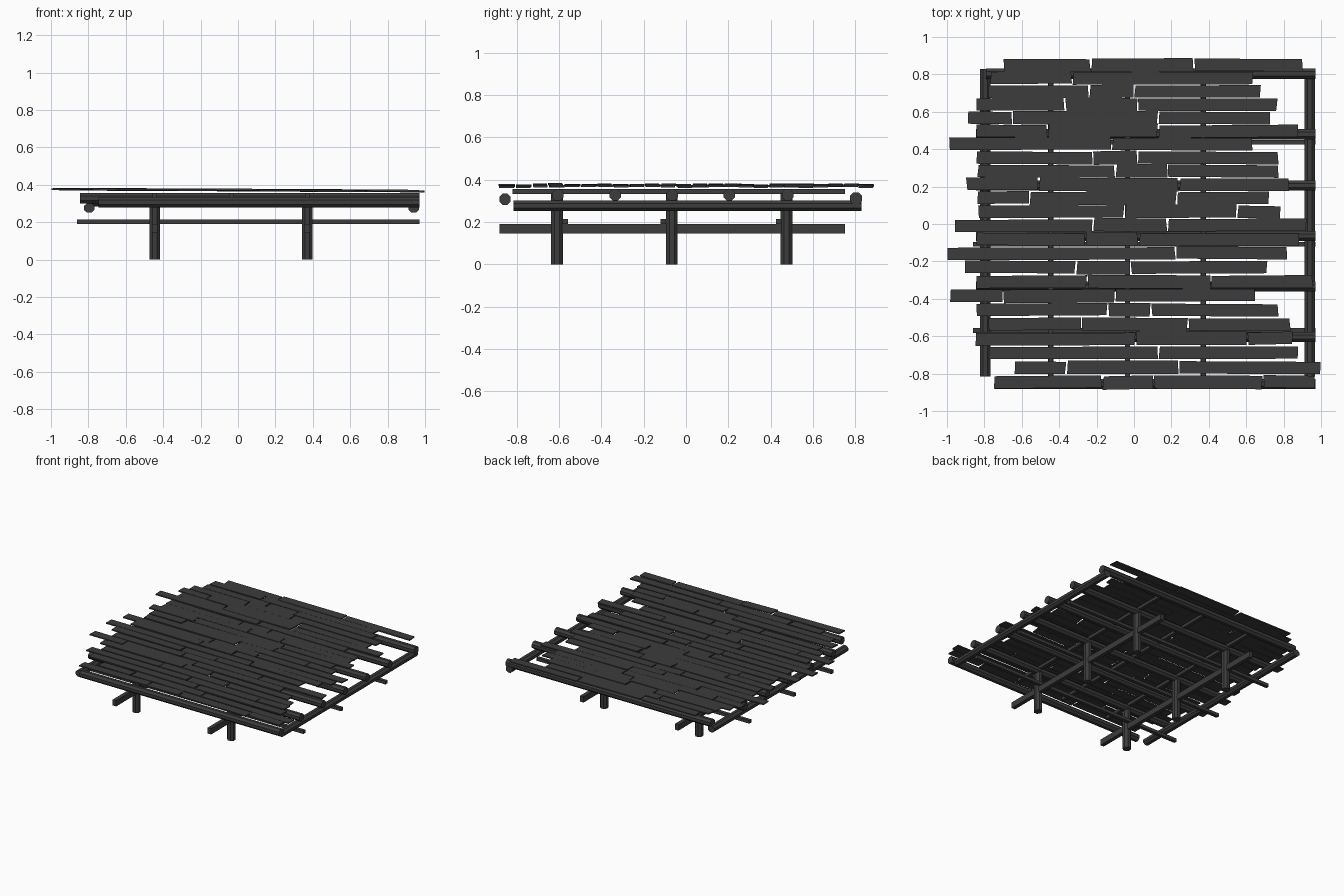
import bpy
import bmesh
import math
import random
from mathutils import Matrix, Vector

random.seed(4)

default = bpy.data.objects.get("Cube")
if default:
    bpy.data.objects.remove(default)

# Single weathered timber colour
timber = bpy.data.materials.new("dark_timber")
timber.use_nodes = True
colour = (0.045, 0.045, 0.045, 1)
timber.diffuse_color = colour
timber.node_tree.nodes["Principled BSDF"].inputs["Base Color"].default_value = colour


def finish(name, bm):
    bmesh.ops.recalc_face_normals(bm, faces=bm.faces)
    mesh = bpy.data.meshes.new(name)
    bm.to_mesh(mesh)
    bm.free()
    mesh.materials.append(timber)
    obj = bpy.data.objects.new(name, mesh)
    bpy.context.collection.objects.link(obj)
    return obj


def log(name, start, end, width, height=None, sides=8):
    """Straight faceted timber between two points; four sides gives a square bar."""
    start, end = Vector(start), Vector(end)
    axis = end - start
    height = height or width
    radius = 0.5 / math.cos(math.pi / sides)
    bm = bmesh.new()
    bmesh.ops.create_cone(bm, cap_ends=True, segments=sides, radius1=radius,
                          radius2=radius, depth=axis.length)
    bmesh.ops.rotate(bm, verts=bm.verts, matrix=Matrix.Rotation(math.pi / sides, 3, "Z"))
    # Local axes: across, up, along
    along = axis.normalized()
    up = Vector((0, 0, 1)) if abs(along.z) < 0.5 else Vector((0, 1, 0))
    across = up.cross(along)
    middle = (start + end) / 2
    for v in bm.verts:
        v.co = middle + across * v.co.x * width + up * v.co.y * height + along * v.co.z
    return finish(name, bm)


def plank(name, left, right, y, width, z):
    """Thin board with slightly crooked ends, lying along x."""
    thick = 0.009
    turn = random.uniform(-0.003, 0.003)
    bm = bmesh.new()
    bmesh.ops.create_cube(bm, size=1)
    skew = {side: random.uniform(-0.008, 0.008) for side in (-1, 1)}
    for v in bm.verts:
        side = 1 if v.co.x > 0 else -1
        edge = left if side < 0 else right
        x = edge + skew[side] * v.co.y - side * abs(skew[side]) / 2
        v.co = (x, y + v.co.y * width + side * turn, z - 0.005 * x + v.co.z * thick)
    return finish(name, bm)


# Deck rows from back to front: left end, joints, right end
rows = [
    (-.70, -.23, .32, .905), (-.77, -.33, .64), (-.78, -.24, 0, .68),
    (-.845, -.37, .02, .77), (-.89, -.65, .13, .73), (-.845, -.46, .13, .88),
    (-.99, -.12, .635), (-.845, -.22, .02, .775), (-.84, -.10, .18, .775),
    (-.90, -.51, .24, .83), (-.84, -.56, .23, .725), (-.835, -.05, .55, .785),
    (-.96, -.22, .18, .925), (-.845, -.26, .025, .885), (-1, .225, .82),
    (-.905, -.31, -.02, .715), (-.845, -.25, .41, .96), (-.985, -.70, -.10, .65),
    (-.845, -.14, .09, .775), (-.78, -.28, .29, .84), (-.85, .01, .605, .85),
    (-.78, .13, .88), (-.64, -.36, .24, 1), (-.75, -.17, .105, .69, .97),
]
last = len(rows) - 1
for i, joints in enumerate(rows):
    y = 0.85 - 0.0737 * i + 0.027 * math.sin(math.pi * i / last)
    for j, (left, right) in enumerate(zip(joints, joints[1:])):
        inner = 0 < j < len(joints) - 2
        plank(f"deck_plank_{i}_{j}", left + 0.002, right - 0.002,
              y + random.uniform(-0.003, 0.003), 0.072 if inner else 0.066,
              0.372 + random.uniform(-0.003, 0.003))

# Round joists under the planks
for i, y in enumerate((-0.605, -0.335, -0.065, 0.205, 0.48)):
    log(f"joist_{i}", (-0.845, y, 0.328), (0.97, y, 0.328), 0.054)
log("front_joist", (-0.745, -0.855, 0.307), (0.97, -0.855, 0.307), 0.054)
log("back_joist", (-0.79, 0.803, 0.312), (0.97, 0.803, 0.312), 0.056)

# Side beams carrying the joists
for name, x in (("right_side_beam", -0.796), ("left_side_beam", 0.94)):
    log(name, (x, -0.815, 0.276), (x, 0.828, 0.276), 0.056, 0.05)

# Thin battens directly below the planks
for i, x in enumerate((-0.445, -0.035, 0.37)):
    log(f"batten_{i}", (x, -0.82, 0.345), (x, 0.75, 0.345), 0.026, 0.024, sides=4)

# Posts with the lower braces that tie them together
post_y = (-0.61, -0.067, 0.475)
for name, x in (("right", -0.445), ("left", 0.37)):
    for i, y in enumerate(post_y):
        log(f"{name}_post_{i}", (x, y, 0), (x, y, 0.335), 0.056)
    log(f"{name}_long_brace", (x, -0.88, 0.167), (x, 0.75, 0.167), 0.03, 0.045, sides=4)
for i, y in enumerate((-0.57, -0.108, 0.437)):
    log(f"cross_brace_{i}", (-0.86, y, 0.203), (0.97, y, 0.203), 0.026, 0.024, sides=4)
